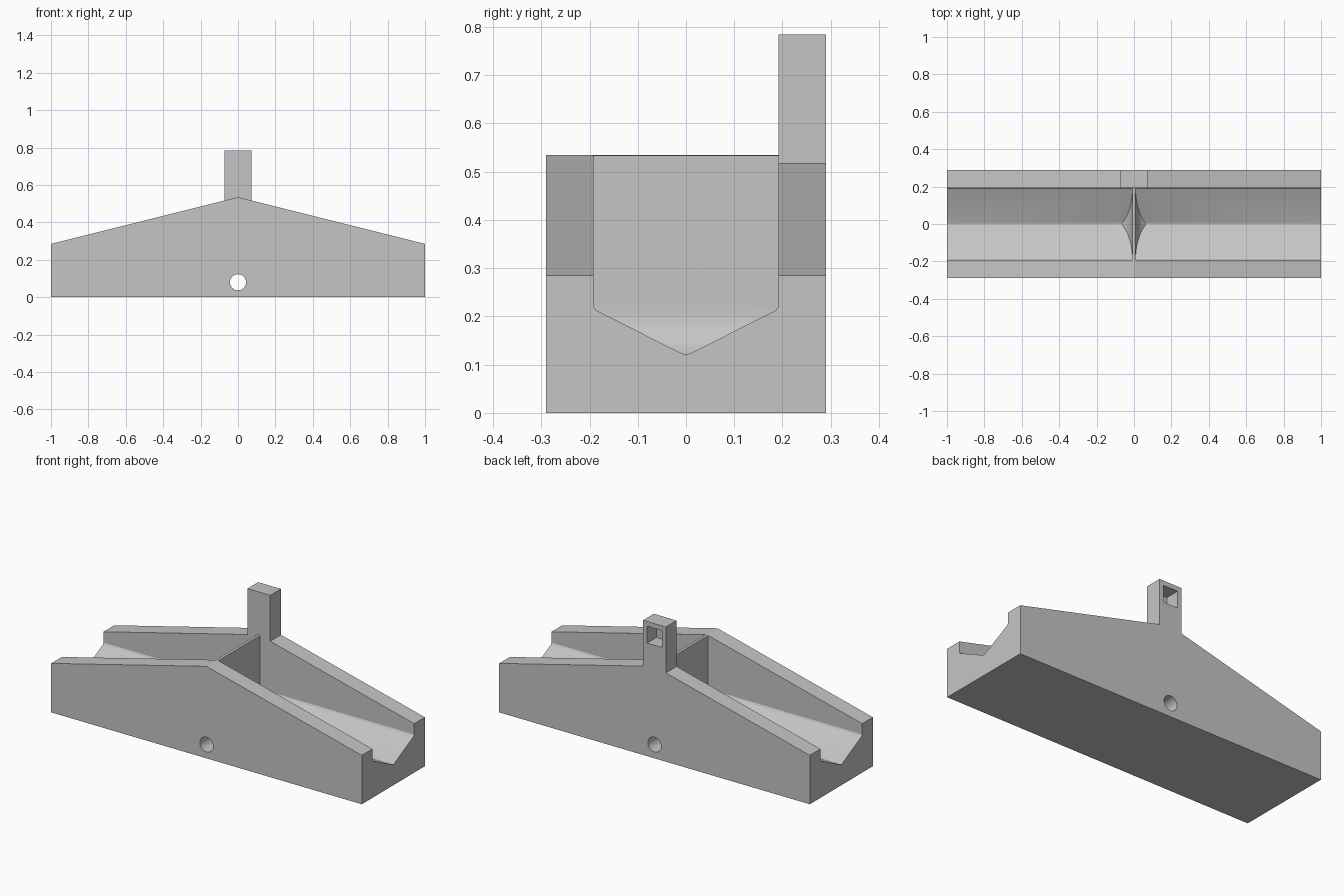
import bpy, bmesh, math
from mathutils import Vector

if "Cube" in bpy.data.objects:
    bpy.data.objects.remove(bpy.data.objects["Cube"])

grey = bpy.data.materials.new("plain grey")
grey.diffuse_color = (0.56, 0.56, 0.56, 1)
grey.use_nodes = True
grey.node_tree.nodes["Principled BSDF"].inputs["Base Color"].default_value = grey.diffuse_color

HALF_Y, WALL_Y = 0.29, 0.192         # outer side, inner side of the side walls
PEAK, END = 0.535, 0.285             # roof line heights
CORNER_Z, FLOOR_Z = 0.217, 0.12      # V floor of the trough
THIN = 0.008                         # half thickness of the divider


def prism(name, profile, axis, start, end):
    """Extrude a profile along x (points are y,z) or y (points are x,z)."""
    bm = bmesh.new()
    place = (lambda p: (start, *p)) if axis == 'X' else (lambda p: (p[0], start, p[1]))
    face = bm.faces.new([bm.verts.new(place(p)) for p in profile])
    new = bmesh.ops.extrude_face_region(bm, geom=[face])['geom']
    move = Vector((end - start, 0, 0)) if axis == 'X' else Vector((0, end - start, 0))
    bmesh.ops.translate(bm, vec=move, verts=[v for v in new if isinstance(v, bmesh.types.BMVert)])
    bmesh.ops.recalc_face_normals(bm, faces=bm.faces)
    mesh = bpy.data.meshes.new(name)
    bm.to_mesh(mesh)
    bm.free()
    mesh.materials.append(grey)
    obj = bpy.data.objects.new(name, mesh)
    bpy.context.collection.objects.link(obj)
    return obj


def activate(obj):
    bpy.ops.object.select_all(action='DESELECT')
    obj.select_set(True)
    bpy.context.view_layer.objects.active = obj


def boolean(obj, cutter, operation):
    """Apply a boolean and discard the cutter."""
    mod = obj.modifiers.new("cut", 'BOOLEAN')
    mod.operation, mod.solver, mod.object = operation, 'EXACT', cutter
    activate(obj)
    bpy.ops.object.modifier_apply(modifier=mod.name)
    bpy.data.objects.remove(cutter)


# Rocking trough body with a low gabled outline
body = prism("trough_body", [(-1, 0), (1, 0), (1, END), (0, PEAK), (-1, END)], 'Y', -HALF_Y, HALF_Y)

# Two troughs with V floors, leaving a divider that flares into the floor
R = 0.111
flare = []
for i in range(13):
    z = CORNER_Z - i * 0.11 / 12
    flare.append((THIN + R - math.sqrt(R * R - (CORNER_Z - z) ** 2), z))
section = [(-WALL_Y, 0.9), (-WALL_Y, CORNER_Z + 0.005), (-WALL_Y + 0.005, CORNER_Z - 0.004),
           (-0.008, FLOOR_Z + 0.003), (0, FLOOR_Z + 0.001), (0.008, FLOOR_Z + 0.003),
           (WALL_Y - 0.005, CORNER_Z - 0.004), (WALL_Y, CORNER_Z + 0.005), (WALL_Y, 0.9)]
for side in (-1, 1):
    outline = [(THIN, 0.8)] + flare + [(1.1, flare[-1][1]), (1.1, 0.8)]
    cutter = prism("trough_cutter", [(side * x, z) for x, z in outline], 'Y', -0.25, 0.25)
    boolean(cutter, prism("floor_shape", section, 'X', -1.3, 1.3), 'INTERSECT')
    boolean(body, cutter, 'DIFFERENCE')

# Pivot hole from front to back
circle = [(0.043 * math.cos(t * math.tau / 40), 0.08 + 0.043 * math.sin(t * math.tau / 40))
          for t in range(40)]
boolean(body, prism("pivot_cutter", circle, 'Y', -0.4, 0.4), 'DIFFERENCE')

# Upright post on the back wall, with a square pocket in its rear face
W = 0.073
post = prism("post", [(-W, PEAK - W / 4), (0, PEAK), (W, PEAK - W / 4), (W, 0.784), (-W, 0.784)],
             'Y', WALL_Y, HALF_Y)
pocket = [(-0.047, 0.658), (0.047, 0.658), (0.047, 0.756), (-0.047, 0.756)]
boolean(post, prism("pocket_cutter", pocket, 'Y', HALF_Y - 0.085, 0.4), 'DIFFERENCE')

# Smooth the curved hole and flare, keep the edges sharp
for obj in (body, post):
    activate(obj)
    bpy.ops.object.shade_smooth_by_angle(angle=math.radians(20))
